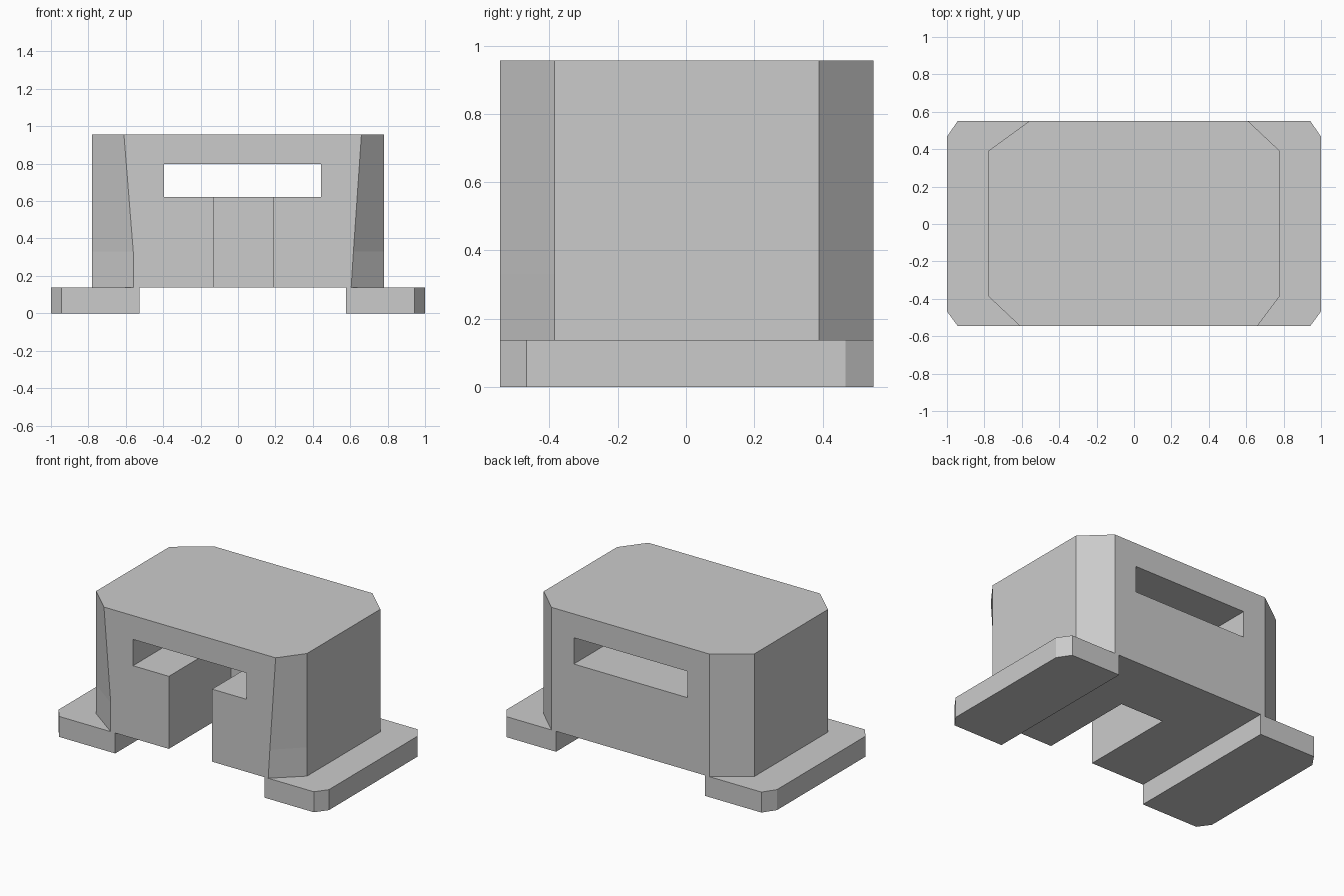
import bpy, bmesh

cube = bpy.data.objects.get("Cube")
if cube:
    bpy.data.objects.remove(cube, do_unlink=True)

GREY = (0.6, 0.6, 0.6, 1.0)
grey = bpy.data.materials.new("plain grey")
grey.use_nodes = True
grey.diffuse_color = GREY
grey.node_tree.nodes["Principled BSDF"].inputs["Base Color"].default_value = GREY


def loft(name, rings):
    """Solid through a stack of (z, outline) rings, bottom to top."""
    bm = bmesh.new()
    loops = [[bm.verts.new((x, y, z)) for x, y in outline] for z, outline in rings]
    for low, high in zip(loops, loops[1:]):
        for i in range(len(low)):
            j = (i + 1) % len(low)
            bm.faces.new((low[i], low[j], high[j], high[i]))
    bm.faces.new(loops[0][::-1])
    bm.faces.new(loops[-1])
    bmesh.ops.recalc_face_normals(bm, faces=bm.faces)
    mesh = bpy.data.meshes.new(name)
    bm.to_mesh(mesh)
    bm.free()
    mesh.materials.append(grey)
    obj = bpy.data.objects.new(name, mesh)
    bpy.context.collection.objects.link(obj)
    return obj


def box(name, x0, x1, y0, y1, z0, z1):
    outline = [(x0, y0), (x1, y0), (x1, y1), (x0, y1)]
    return loft(name, [(z0, outline), (z1, outline)])


def cut(target, cutter):
    """Subtract the cutter and discard it."""
    cutter.hide_render = True
    mod = target.modifiers.new("cut", 'BOOLEAN')
    mod.operation = 'DIFFERENCE'
    mod.solver = 'EXACT'
    mod.object = cutter
    bpy.context.view_layer.objects.active = target
    bpy.ops.object.modifier_apply(modifier=mod.name)
    bpy.data.objects.remove(cutter, do_unlink=True)


FRONT, BACK = -0.545, 0.55
SEAM = 0.137


# Body: chamfered block whose front chamfers taper with height
def body_outline(left_x, right_x):
    return [(left_x, FRONT), (right_x, FRONT), (0.78, -0.385), (0.78, 0.39),
            (0.61, BACK), (-0.56, BACK), (-0.78, 0.39), (-0.78, -0.385)]


body = loft("body", [(SEAM, body_outline(-0.56, 0.605)),
                     (0.33, body_outline(-0.56, 0.617)),
                     (0.957, body_outline(-0.61, 0.66))])

# Slot right through, and a channel below it open to the front and underside
cut(body, box("slot_cutter", -0.395, 0.445, -1, 1, 0.622, 0.798))
cut(body, box("channel_cutter", -0.13, 0.19, -1, 0.11, -0.1, 0.7))

# Feet: flat plates with clipped outer corners
for name, side, inner in (("left_foot", 1, 0.577), ("right_foot", -1, 0.527)):
    outline = [(inner, FRONT), (0.943, FRONT), (1, -0.467),
               (1, 0.467), (0.943, BACK), (inner, BACK)]
    outline = [(side * x, y) for x, y in outline]
    loft(name, [(0, outline), (SEAM, outline)])
